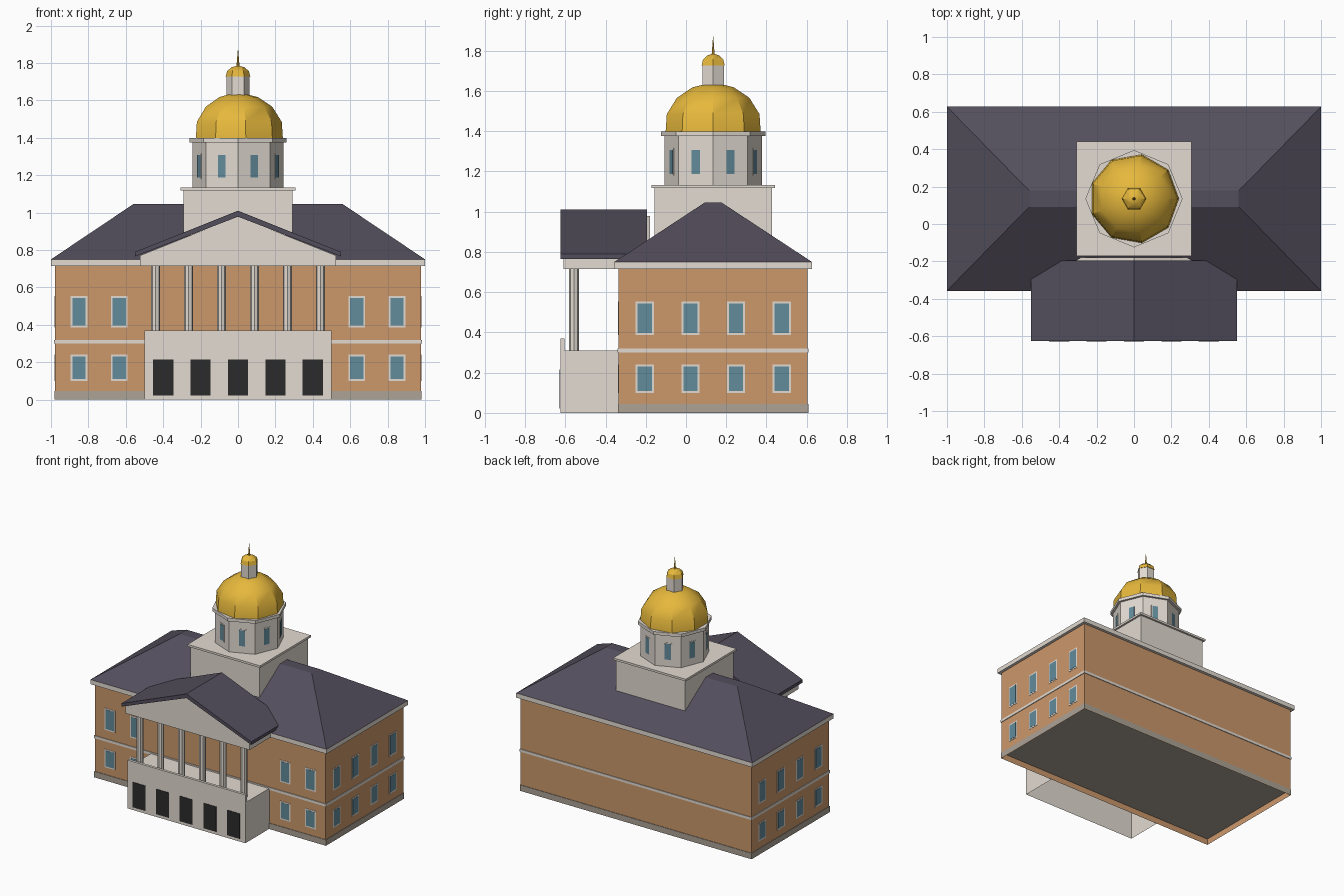
import bpy, bmesh, math

cube = bpy.data.objects.get("Cube")
if cube:
    bpy.data.objects.remove(cube, do_unlink=True)

CY = 0.135  # depth centre of the main block and tower


def material(name, r, g, b):
    lin = [((c / 255 + 0.055) / 1.055) ** 2.4 for c in (r, g, b)]
    m = bpy.data.materials.new(name)
    m.use_nodes = True
    m.diffuse_color = (*lin, 1)
    m.node_tree.nodes["Principled BSDF"].inputs["Base Color"].default_value = (*lin, 1)
    return m


BRICK = material("brick", 204, 152, 107)
CREAM = material("cream trim", 227, 219, 210)
STONE = material("grey stone", 173, 163, 150)
SLATE = material("slate roof", 83, 78, 92)
GOLD = material("gold", 230, 184, 60)
GLASS = material("blue glass", 98, 139, 155)
DARK = material("dark door", 43, 43, 43)


def finish(name, bm, mat, smooth=False):
    bmesh.ops.recalc_face_normals(bm, faces=bm.faces)
    mesh = bpy.data.meshes.new(name)
    bm.to_mesh(mesh)
    bm.free()
    mesh.materials.append(mat)
    ob = bpy.data.objects.new(name, mesh)
    bpy.context.collection.objects.link(ob)
    if smooth:
        bpy.ops.object.select_all(action='DESELECT')
        ob.select_set(True)
        bpy.context.view_layer.objects.active = ob
        bpy.ops.object.shade_smooth_by_angle(angle=math.radians(32))
    return ob


def box(name, mat, x, y, z, open_bottom=False):
    """Box spanning the given (low, high) ranges."""
    bm = bmesh.new()
    bmesh.ops.create_cube(bm, size=1)
    if open_bottom:
        bottom = [f for f in bm.faces if f.calc_center_median().z < -0.4]
        bmesh.ops.delete(bm, geom=bottom, context='FACES_ONLY')
    for v in bm.verts:
        v.co = [lo + (c + 0.5) * (hi - lo) for c, (lo, hi) in zip(v.co, (x, y, z))]
    return finish(name, bm, mat)


def lathe(name, mat, sides, profile, x=0, y=CY, smooth=False):
    """Faceted turned solid from (radius, height) pairs, capped at both ends."""
    bm = bmesh.new()
    rings = []
    for r, z in profile:
        angles = [2 * math.pi * i / sides for i in range(sides)]
        rings.append([bm.verts.new((x + r * math.cos(a), y + r * math.sin(a), z)) for a in angles])
    for low, high in zip(rings, rings[1:]):
        for i in range(sides):
            j = (i + 1) % sides
            bm.faces.new((low[i], low[j], high[j], high[i]))
    bm.faces.new(rings[0])
    bm.faces.new(rings[-1])
    return finish(name, bm, mat, smooth)


def prism(name, mat, outline, y0, y1):
    """Extrude an (x, z) outline along y."""
    bm = bmesh.new()
    face = bm.faces.new([bm.verts.new((x, y0, z)) for x, z in outline])
    new = bmesh.ops.extrude_face_region(bm, geom=[face])["geom"]
    moved = [g for g in new if isinstance(g, bmesh.types.BMVert)]
    bmesh.ops.translate(bm, verts=moved, vec=(0, y1 - y0, 0))
    return finish(name, bm, mat)


def window(name, pos, angle, w, h, rim):
    """Thin frame and glass plates facing the given direction."""
    for part, mat, shrink, out in (("frame", CREAM, 0, 0.002), ("glass", GLASS, rim * 2, 0.0035)):
        ob = box(f"{name}_{part}", mat, (-0.001, out),
                 (-(w - shrink) / 2, (w - shrink) / 2), (-(h - shrink) / 2, (h - shrink) / 2))
        ob.location = pos
        ob.rotation_euler.z = angle


def block(name, mat, hx, hy, z0, z1, open_bottom=False):
    return box(name, mat, (-hx, hx), (CY - hy, CY + hy), (z0, z1), open_bottom)


# Main block, hollow underneath
block("brick_walls", BRICK, 0.978, 0.47, 0, 0.72, open_bottom=True)
block("stone_plinth", STONE, 0.982, 0.474, 0, 0.045, open_bottom=True)
block("belt_course", CREAM, 0.983, 0.475, 0.30, 0.32)
block("main_cornice", CREAM, 1.0, 0.492, 0.715, 0.75)

# Hipped roof with a narrow flat top
roof = block("hipped_roof", SLATE, 1.0, 0.492, 0.75, 1.045)
for v in roof.data.vertices:
    if v.co.z > 1:
        v.co.x *= 0.56
        v.co.y = CY + (0.043 if v.co.y > CY else -0.043)

# Wall windows on the front wings and both ends
FLOORS = (("lower", 0.17, 0.14), ("upper", 0.47, 0.168))
for floor, z, h in FLOORS:
    for side, s in (("left", 1), ("right", -1)):
        for x in (0.635, 0.85):
            window(f"{floor}_front_{side}_window", (s * x, CY - 0.47, z), -math.pi / 2, 0.09, h, 0.01)
        for i in range(4):
            window(f"{floor}_{side}_end_window", (s * 0.978, -0.205 + 0.227 * i, z),
                   0 if s > 0 else math.pi, 0.09, h, 0.01)

# Tower base
block("tower_base", CREAM, 0.292, 0.292, 0.75, 1.125)
block("tower_cap", CREAM, 0.307, 0.307, 1.118, 1.134)

# Drum with a window on each facet
lathe("drum", CREAM, 8, [(0.242, 1.13), (0.242, 1.385)])
lathe("drum_cornice", CREAM, 8, [(0.26, 1.376), (0.26, 1.4)])
apothem = 0.242 * math.cos(math.pi / 8)
for i in range(8):
    a = (i + 0.5) * math.pi / 4
    window("drum_window", (apothem * math.cos(a), CY + apothem * math.sin(a), 1.248), a, 0.06, 0.136, 0.008)

# Dome, lantern and finial
lathe("main_dome", GOLD, 9, [(0.24, 1.395), (0.234, 1.485), (0.183, 1.566), (0.105, 1.618), (0.03, 1.637)],
      smooth=True)
lathe("lantern", CREAM, 6, [(0.062, 1.61), (0.062, 1.73)])
lathe("lantern_dome", GOLD, 6, [(0.066, 1.728), (0.058, 1.757), (0.034, 1.777), (0.008, 1.784)], smooth=True)
lathe("finial", GOLD, 6, [(0.009, 1.775), (0.006, 1.81), (0.001, 1.87)])

# Portico base, hollow underneath, with parapet and doors
box("portico_base", CREAM, (-0.5, 0.5), (-0.625, -0.335), (0, 0.31), open_bottom=True)
box("portico_parapet", CREAM, (-0.5, 0.5), (-0.625, -0.605), (0.31, 0.37))
for i in range(-2, 3):
    x = i * 0.2
    box("portico_door", DARK, (x - 0.054, x + 0.054), (-0.628, -0.6255), (0.022, 0.215))

# Columns
for i in range(6):
    lathe("portico_column", CREAM, 8, [(0.024, 0.305), (0.024, 0.72)], x=(i - 2.5) * 0.176, y=-0.557)

# Pediment and gabled roof
prism("pediment", CREAM, [(-0.525, 0.715), (0.525, 0.715), (0.525, 0.77), (0, 0.98), (-0.525, 0.77)],
      -0.61, -0.18)
prism("portico_roof", SLATE, [(-0.55, 0.766), (0, 0.978), (0.55, 0.766), (0.55, 0.79), (0, 1.01), (-0.55, 0.79)],
      -0.625, -0.195)
